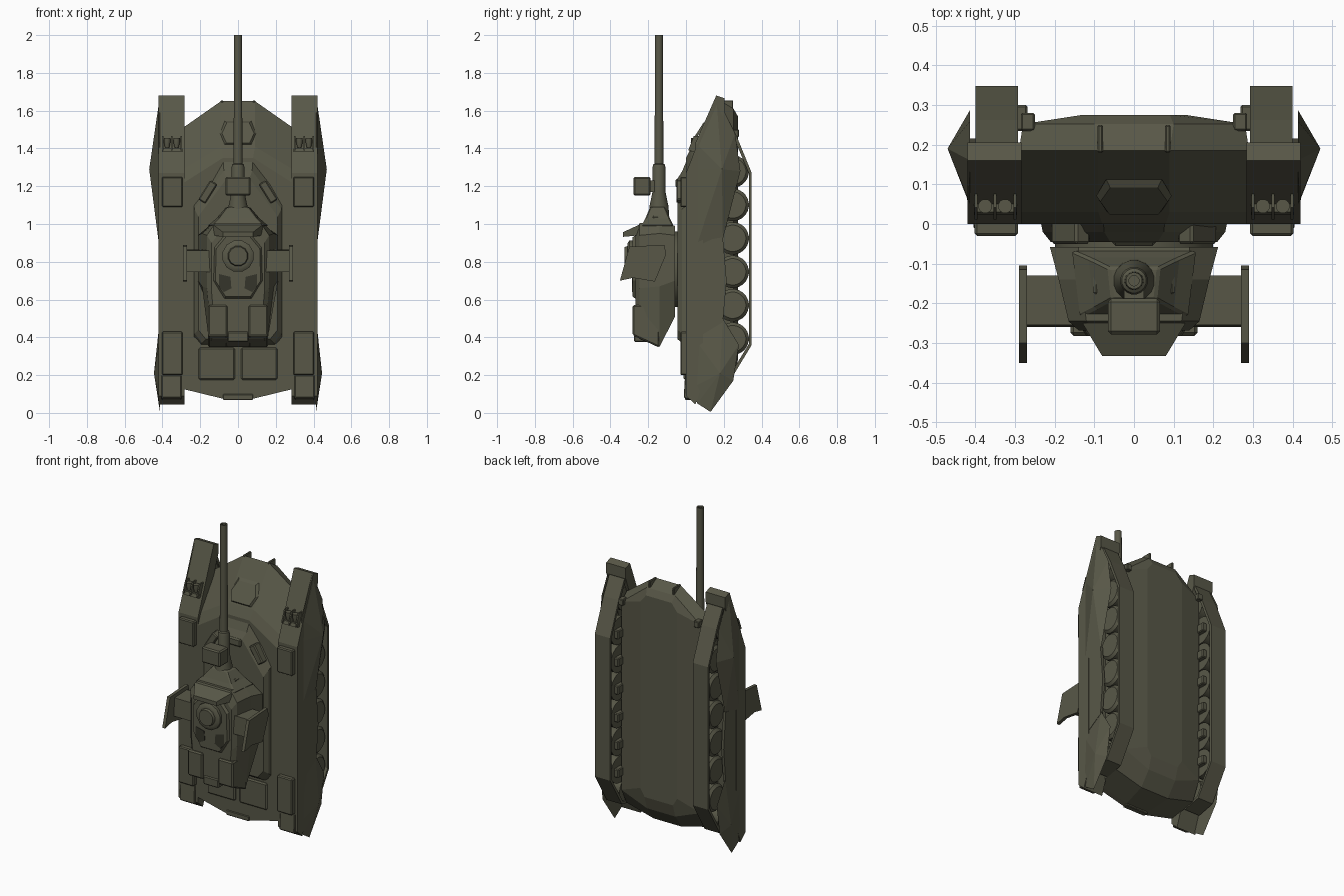
import bpy, bmesh, math
from mathutils import Matrix, Vector


def material(name, rgb):
    m = bpy.data.materials.new(name)
    m.diffuse_color = (*rgb, 1)
    return m


OLIVE = material("olive", (0.098, 0.097, 0.064))
DARK = material("dark_olive", (0.035, 0.035, 0.024))


def finish(bm, name, mirror=False, bevel=0, fn=None, smooth=False, mat=OLIVE):
    if fn:
        for v in bm.verts:
            v.co = fn(v.co.copy())
    bmesh.ops.recalc_face_normals(bm, faces=bm.faces)
    me = bpy.data.meshes.new(name)
    bm.to_mesh(me)
    bm.free()
    ob = bpy.data.objects.new(name, me)
    bpy.context.collection.objects.link(ob)
    me.materials.append(mat)
    if bevel:
        b = ob.modifiers.new("bevel", 'BEVEL')
        b.width, b.segments, b.limit_method = bevel, 1, 'ANGLE'
    if mirror:
        m = ob.modifiers.new("mirror", 'MIRROR')
        m.use_mirror_merge = False
    if smooth:
        bpy.ops.object.select_all(action='DESELECT')
        ob.select_set(True)
        bpy.context.view_layer.objects.active = ob
        bpy.ops.object.shade_smooth_by_angle(angle=math.radians(35))
    return ob


def skin(rings, name, **kw):
    # joins equal rings of 3D points and caps both ends
    bm = bmesh.new()
    vs = [[bm.verts.new(p) for p in r] for r in rings]
    n = len(rings[0])
    for a, b in zip(vs, vs[1:]):
        for i in range(n):
            bm.faces.new((a[i], a[(i + 1) % n], b[(i + 1) % n], b[i]))
    bm.faces.new(vs[0])
    bm.faces.new(vs[-1][::-1])
    return finish(bm, name, **kw)


def loft(name, layers, **kw):
    # symmetric outline (half given, x/z) at each depth y
    return skin([[(x, y, z) for x, z in h] + [(-x, y, z) for x, z in h[::-1]]
                 for y, h in layers], name, **kw)


def prism(name, poly, x0, x1, **kw):
    # y/z profile extruded along x
    return skin([[(x, y, z) for y, z in poly] for x in (x0, x1)], name, **kw)


def box(name, x0, x1, y0, y1, z0, z1, **kw):
    return prism(name, [(y0, z0), (y1, z0), (y1, z1), (y0, z1)], x0, x1, **kw)


def lathe(name, prof, c, axis='Z', n=20, **kw):
    # round part: (radius, height) profile about an axis through c
    rot = {'Z': Matrix(), 'Y': Matrix.Rotation(math.pi / 2, 4, 'X'),
           'X': Matrix.Rotation(math.pi / 2, 4, 'Y')}[axis]
    rings = [[Vector(c) + rot @ Vector((r * math.cos(t), r * math.sin(t), h))
              for t in [2 * math.pi * (i + 0.5) / n for i in range(n)]] for r, h in prof]
    return skin(rings, name, smooth=True, **kw)


# Slope helpers: lay flat parts on the front armour or on the fender
def glacis(v):
    return Vector((v.x, v.y + 0.02 + 0.64 * (v.z - 1.4), v.z))


def fender_slope(v):
    return Vector((v.x, v.y + 0.39 * (v.z - 1.27), v.z))


# Hull
loft("hull", [
    (0.275, [(0.09, 1.57), (0.13, 1.52), (0.13, 0.33), (0.10, 0.28)]),
    (0.252, [(0.10, 1.61), (0.28, 1.47), (0.28, 0.27), (0.10, 0.20)]),
    (0.185, [(0.09, 1.65), (0.29, 1.51), (0.29, 0.16), (0.10, 0.11)]),
    (0.03, [(0.09, 1.41), (0.29, 1.29), (0.29, 0.13), (0.08, 0.08)]),
    (0.0, [(0.08, 1.35), (0.285, 1.22), (0.285, 0.125), (0.08, 0.075)])])
loft("upper_deck", [
    (0.03, [(0.08, 1.40), (0.24, 1.12), (0.24, 0.38), (0.20, 0.35)]),
    (-0.02, [(0.075, 1.28), (0.23, 1.08), (0.23, 0.42), (0.19, 0.37)]),
    (-0.045, [(0.06, 1.24), (0.21, 1.04), (0.21, 0.44), (0.17, 0.39)])])
box("engine_cover", 0.015, 0.21, -0.012, 0.01, 0.175, 0.345, mirror=True, bevel=0.008)
box("rear_lip", -0.08, 0.08, -0.005, 0.03, 0.068, 0.10, bevel=0.004)
loft("front_hatch", [
    (0.0, [(0.07, 1.545), (0.095, 1.48), (0.07, 1.42)]),
    (-0.015, [(0.06, 1.535), (0.085, 1.48), (0.062, 1.43)])], fn=glacis)
box("tow_hook", 0.078, 0.092, 0.18, 0.25, 1.60, 1.655, mirror=True, bevel=0.004)
box("front_bracket", 0.25, 0.285, 0.235, 0.28, 1.46, 1.50, mirror=True, bevel=0.004)

# Periscopes around the driver position
box("centre_periscope", -0.055, 0.055, -0.055, 0.0, 1.19, 1.24, bevel=0.008)
tilt = Matrix.Translation((0.16, 0, 1.17)) @ Matrix.Rotation(math.radians(58), 4, 'Y')
box("side_periscope", -0.06, 0.06, -0.05, 0.01, -0.022, 0.022, mirror=True, bevel=0.006,
    fn=lambda v: tilt @ v)

# Fenders and their fittings
prism("fender", [(0.0, 0.09), (0.0, 1.27), (0.16, 1.68), (0.205, 1.665), (0.205, 1.60),
                 (0.09, 1.29), (0.09, 0.16), (0.05, 0.045)], 0.283, 0.42, mirror=True)
for nm, z0, z1 in (("front", 1.09, 1.25), ("rear", 0.20, 0.43)):
    box(nm + "_fender_box", 0.293, 0.402, -0.03, 0.01, z0, z1, mirror=True, bevel=0.006)
box("lamp_bracket", 0.295, 0.403, -0.02, 0.01, 1.38, 1.40, mirror=True, fn=fender_slope)
for x in (0.30, 0.35, 0.398):
    box("lamp_guard", x - 0.004, x + 0.004, -0.035, 0.01, 1.39, 1.465, mirror=True,
        fn=fender_slope)
for x in (0.325, 0.375):
    lathe("headlamp", [(0.012, -0.03), (0.018, 0.0), (0.018, 0.02)], (x, 0.045, 1.435),
          n=12, mirror=True)
prism("rear_mudflap", [(-0.012, 0.08), (-0.005, 0.20), (0.01, 0.20), (0.05, 0.06)],
      0.30, 0.405, mirror=True, bevel=0.004)

# Tracks: a thin closed band around the wheels
outer = [(0.348, 1.27), (0.262, 1.48), (0.20, 1.60), (0.15, 1.58), (0.06, 1.32),
         (0.06, 0.25), (0.11, 0.14), (0.23, 0.165), (0.348, 0.36)]
inner = [(0.333, 1.267), (0.25, 1.465), (0.195, 1.575), (0.16, 1.56), (0.075, 1.31),
         (0.075, 0.26), (0.12, 0.16), (0.22, 0.18), (0.333, 0.365)]
bm = bmesh.new()
L = [[bm.verts.new((x, y, z)) for y, z in p]
     for x, p in ((0.292, outer), (0.40, outer), (0.40, inner), (0.292, inner))]
for k in range(4):
    a, b = L[k], L[(k + 1) % 4]
    for i in range(9):
        j = (i + 1) % 9
        bm.faces.new((a[i], a[j], b[j], b[i]))
finish(bm, "track", mirror=True)

# Road wheels, end wheels and suspension blocks
for i in range(6):
    z = 0.393 + i * 0.177
    lathe("road_wheel", [(0.086, -0.05), (0.086, 0.03), (0.07, 0.045), (0.03, 0.045)],
          (0.347, 0.247, z), 'X', 24, mirror=True)
    box("suspension_block", 0.268, 0.30, 0.235, 0.30, z - 0.03, z + 0.025, mirror=True,
        bevel=0.005)
for nm, z, y in (("idler_wheel", 1.46, 0.18), ("drive_wheel", 0.24, 0.165)):
    lathe(nm, [(0.075, -0.045), (0.075, 0.045)], (0.347, y, z), 'X', 20, mirror=True)


# Faceted side skirts
def facet(name, base, apex):
    bm = bmesh.new()
    vs = [bm.verts.new((0.413, y, z)) for y, z in base]
    top = bm.verts.new(apex)
    bm.faces.new(vs)
    for i in range(len(vs)):
        bm.faces.new((vs[i], vs[(i + 1) % len(vs)], top))
    finish(bm, name, mirror=True)


facet("front_skirt", [(0.16, 1.68), (0.26, 1.48), (0.288, 1.28), (0.195, 0.92),
                      (0.045, 0.85), (0.045, 1.29), (0.05, 1.43)], (0.47, 0.19, 1.29))
facet("rear_skirt", [(0.195, 0.50), (0.28, 0.36), (0.25, 0.17), (0.13, 0.005),
                     (0.06, 0.05), (0.025, 0.13), (0.04, 0.40)], (0.445, 0.18, 0.21))
prism("middle_skirt", [(0.195, 0.93), (0.215, 0.70), (0.195, 0.48), (0.03, 0.38), (0.03, 0.90)],
      0.40, 0.417, mirror=True)

# Turret
lathe("turret_ring", [(0.20, -0.02), (0.20, 0.03)], (0, -0.05, 0.76), 'Y', 32)
loft("turret", [
    (-0.058, [(0.14, 0.99), (0.212, 0.94), (0.212, 0.70), (0.13, 0.51)]),
    (-0.14, [(0.135, 1.005), (0.19, 0.95), (0.19, 0.67), (0.15, 0.35)]),
    (-0.245, [(0.12, 1.005), (0.165, 0.94), (0.165, 0.66), (0.14, 0.39)]),
    (-0.268, [(0.09, 0.96), (0.14, 0.90), (0.14, 0.64), (0.12, 0.42)])])
prism("bustle_box", [(-0.282, 0.57), (-0.282, 0.41), (-0.14, 0.345), (-0.14, 0.57)],
      0.055, 0.16, mirror=True, bevel=0.008)
box("bustle_rack", -0.055, 0.055, -0.275, -0.2, 0.375, 0.43, bevel=0.006)

# Gun mantlet, barrel and sight box
skin([[(-a, -0.15 - b, z), (a, -0.15 - b, z), (a * 1.15, -0.15 + b, z), (-a * 1.15, -0.15 + b, z)]
      for a, b, z in ((0.14, 0.085, 0.99), (0.10, 0.065, 1.03), (0.055, 0.04, 1.09))],
     "mantlet", bevel=0.006)
lathe("gun_barrel", [(0.055, 1.02), (0.052, 1.09), (0.035, 1.17), (0.035, 1.30), (0.031, 1.315),
                     (0.024, 1.32), (0.021, 2.0), (0.013, 2.0), (0.013, 1.93)], (0, -0.143, 0), n=16)
box("sight_box", -0.066, 0.066, -0.278, -0.188, 1.15, 1.25, bevel=0.008)
box("sight_mount", -0.025, 0.025, -0.20, -0.15, 1.17, 1.23)
box("mantlet_lamp", 0.083, 0.103, -0.18, -0.12, 1.0, 1.045, mirror=True, bevel=0.007)

# Cupola, hatch, visor and vents
loft("cupola_plate", [
    (-0.26, [(0.075, 0.945), (0.13, 0.88), (0.135, 0.70), (0.075, 0.60)]),
    (-0.282, [(0.065, 0.93), (0.115, 0.87), (0.12, 0.70), (0.065, 0.615)])])
lathe("cupola", [(0.085, 0.0), (0.085, 0.03), (0.07, 0.04), (0.055, 0.04), (0.05, 0.055)],
      (0, -0.27, 0.83), 'Y', 12)
loft("visor", [(-0.25, [(0.13, 0.995), (0.13, 0.94)]), (-0.333, [(0.08, 0.957), (0.08, 0.932)])])
skin([[(0.035, y, 0.66), (0.075, y, 0.64), (0.10, y, 0.67), (0.10, y, 0.735), (0.04, y, 0.72)]
      for y in (-0.278, -0.285)], "turret_vent", mirror=True, mat=DARK)

# Side wings with end plates
prism("wing_arm", [(-0.255, 0.86), (-0.13, 0.865), (-0.135, 0.80), (-0.26, 0.745)],
      0.13, 0.28, mirror=True)
prism("wing_end_plate", [(-0.30, 0.88), (-0.115, 0.89), (-0.105, 0.84), (-0.165, 0.695),
                         (-0.28, 0.715), (-0.35, 0.70)], 0.27, 0.29, mirror=True)
